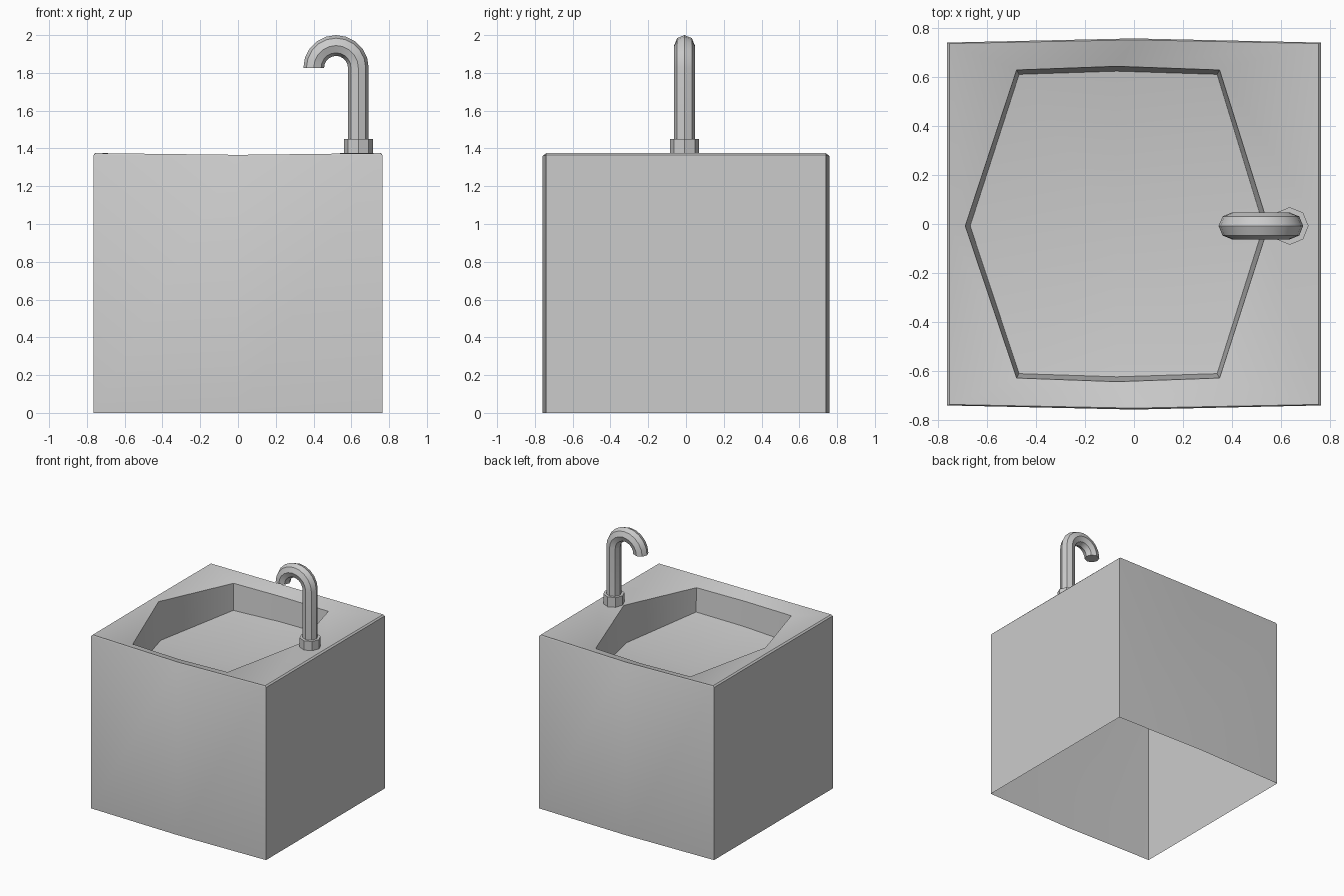
import bpy, bmesh
from math import cos, sin, pi, radians

if "Cube" in bpy.data.objects:
    bpy.data.objects.remove(bpy.data.objects["Cube"])


def loft(name, rings, cap_start=False, cap_end=True, centre=None, angle=30):
    """Skin a list of equal-length vertex rings into one object."""
    bm = bmesh.new()
    rows = [[bm.verts.new(p) for p in ring] for ring in rings]
    n = len(rows[0])
    for a, b in zip(rows, rows[1:]):
        for i in range(n):
            j = (i + 1) % n
            bm.faces.new((a[i], a[j], b[j], b[i]))
    if cap_start:
        bm.faces.new(rows[0][::-1])
    if centre:
        c, last = bm.verts.new(centre), rows[-1]
        for i in range(n):
            bm.faces.new((last[i], last[(i + 1) % n], c))
    elif cap_end:
        bm.faces.new(rows[-1])
    me = bpy.data.meshes.new(name)
    bm.to_mesh(me)
    bm.free()
    ob = bpy.data.objects.new(name, me)
    bpy.context.collection.objects.link(ob)
    bpy.ops.object.select_all(action='DESELECT')
    ob.select_set(True)
    bpy.context.view_layer.objects.active = ob
    bpy.ops.object.shade_smooth_by_angle(angle=radians(angle))
    return ob


def ring8(left, cl, mid, cr, right):
    """Eight-point ring, counter-clockwise; corner and middle points
    are given on the back half and mirrored to the front."""
    def flip(p):
        return (p[0], -p[1], p[2])
    return [left, flip(cl), flip(mid), flip(cr), right, cr, mid, cl]


def outer(x, yc, ym, z_side, z_corner, z_mid):
    return ring8((-x, 0, z_side), (-x, yc, z_corner), (0, ym, z_mid),
                 (x, yc, z_corner), (x, 0, z_side))


# Cabinet walls (open underneath), bevelled top, sagging rim and dished bowl
YC = -0.008   # slight offset of the bowl ends and tap
loft("sink_cabinet", [
    outer(0.765, 0.742, 0.759, 0, 0, 0),
    outer(0.765, 0.742, 0.759, 1.365, 1.365, 1.36),
    outer(0.754, 0.738, 0.753, 1.377, 1.375, 1.366),
    ring8((-0.69, YC, 1.375), (-0.48, 0.63, 1.333), (-0.07, 0.645, 1.33),
          (0.35, 0.63, 1.333), (0.55, YC, 1.377)),
    ring8((-0.67, YC, 1.075), (-0.47, 0.612, 1.128), (-0.07, 0.625, 1.14),
          (0.34, 0.612, 1.15), (0.53, YC, 1.085)),
], centre=(-0.07, YC, 1.05), angle=40)


def octagon(cx, cz, r, tilt=0.0):
    """Octagon across the pipe; tilt turns it along the arch."""
    return [(cx + r * cos(k * pi / 4) * cos(tilt), YC + r * sin(k * pi / 4),
             cz + r * cos(k * pi / 4) * sin(tilt)) for k in range(8)]


# Octagonal collar at the foot of the tap
PX = 0.637
loft("tap_collar", [octagon(PX, 1.36, 0.077), octagon(PX, 1.45, 0.077)],
     cap_start=True)

# Straight pipe running into a half-circle spout
R, CX, CZ, SEG = 0.118, 0.519, 1.827, 10
path = [octagon(PX, 1.44, 0.055)]
for i in range(SEG + 1):
    t = pi * i / SEG
    path.append(octagon(CX + R * cos(t), CZ + R * sin(t), 0.055, t))
loft("tap_spout", path, cap_start=True)
